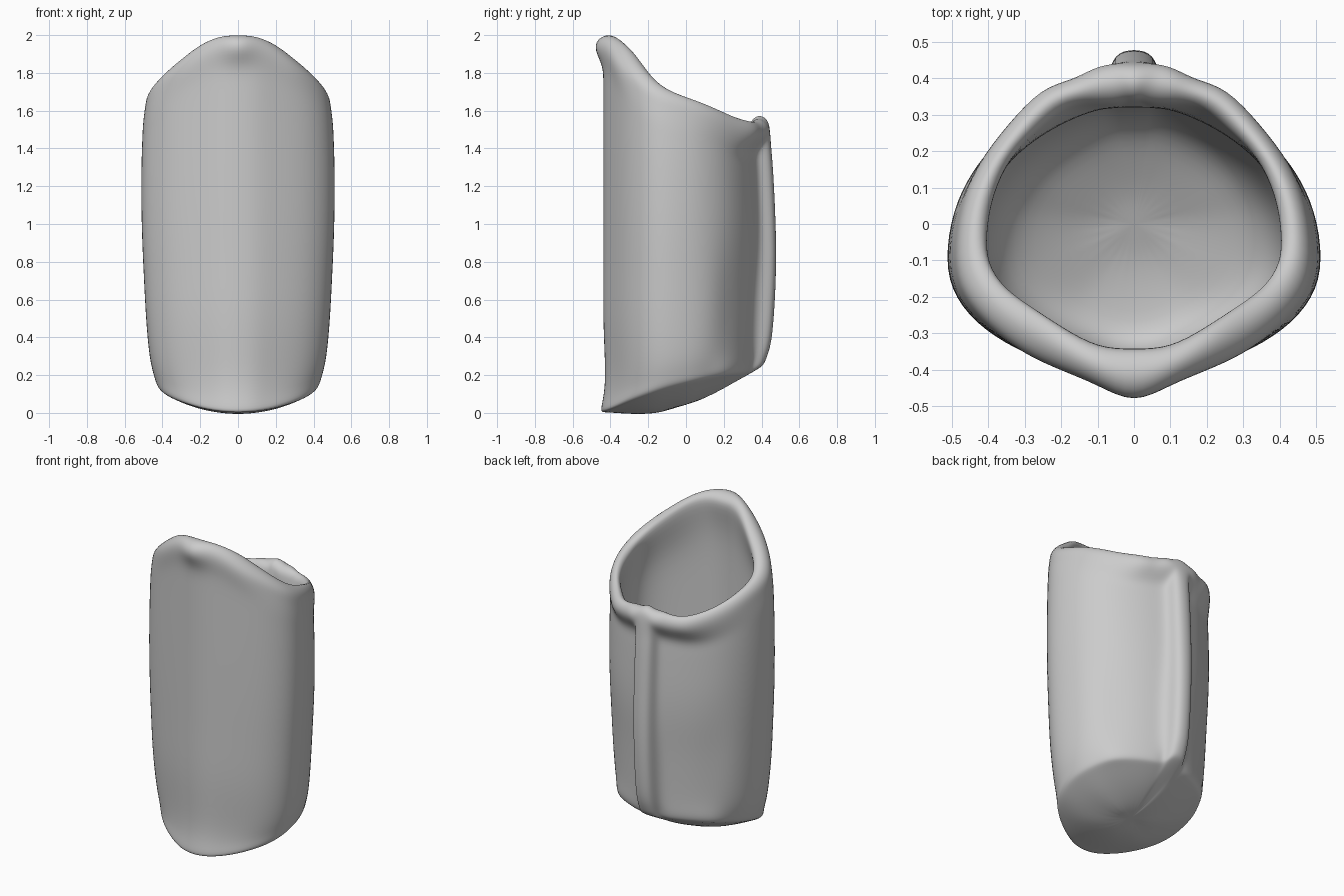
import bpy, bmesh, math

if "Cube" in bpy.data.objects:
    bpy.data.objects.remove(bpy.data.objects["Cube"])

# Half outlines from front centre round to back centre (mirrored in x)
BODY = [(0, -.44), (.1, -.432), (.2, -.395), (.3, -.355), (.41, -.295), (.495, -.205),
        (.52, -.1), (.498, .04), (.445, .15), (.375, .235), (.28, .305), (.18, .355),
        (.11, .38), (.07, .405), (.058, .47), (0, .485)]
RIM_OUT = [(0, -.505), (.1, -.445), (.2, -.405), (.3, -.362), (.4, -.285), (.475, -.2),
           (.5, -.1), (.48, .05), (.43, .17), (.345, .28), (.255, .38), (.17, .4),
           (.11, .435), (.07, .445), (.04, .445), (0, .445)]
RIM_IN = [(0, -.335), (.1, -.335), (.2, -.275), (.28, -.22), (.355, -.17), (.4, -.1),
          (.4, -.02), (.385, .08), (.335, .19), (.265, .25), (.2, .31), (.14, .325),
          (.1, .325), (.05, .325), (.02, .335), (0, .335)]
RIM_Z = [2.01, 2.005, 1.96, 1.89, 1.815, 1.745, 1.7, 1.66, 1.61, 1.57, 1.55, 1.55,
         1.565, 1.565, 1.575, 1.585]


def interp(table, v):
    if v <= table[0][0]:
        return table[0][1]
    for (a, p), (b, q) in zip(table, table[1:]):
        if v <= b:
            return p + (q - p) * (v - a) / (b - a)
    return table[-1][1]


SIDE = [(.13, .83), (.3, .925), (.5, .952), (.8, .98), (1, 1), (1.3, 1), (1.7, .97)]
BACK = [(.2, .83), (.26, .86), (.35, .94), (.5, .97), (.8, 1), (1, .99), (1.3, .96), (1.5, .92)]
FRONT = [(.02, 1.04), (.1, .98), (.2, .965), (.3, 1.02), (.5, 1)]
BASE = [(-.45, .005), (-.2, -.015), (0, .03), (.2, .125), (.3, .19), (.4, .24), (.47, .27)]
# Back panels sink between the seam and the bottom border
PANEL = [(0, 1.05), (.035, 1.05), (.1, .98), (.25, .955), (.4, .96), (.55, .985), (.7, 1)]


def base_z(x, y):
    return interp(BASE, y) + .7 * x * x


def fit(x, y, z):
    return (x * interp(SIDE, z), y * interp(BACK if y > 0 else FRONT, z), z)


def outer(t):
    ring = []
    for i, (x, y) in enumerate(BODY):
        k = interp(PANEL, t) if 8 < i < 13 else 1
        low = base_z(x * .84, y * .9)
        z = low + (RIM_Z[i] - .17 - low) * t
        ring.append(fit(x * k, y * k, z))
    return ring


def underside(s):
    ring = []
    for x, y, z in outer(0):
        x, y = x * s, -.04 + (y + .04) * s
        ring.append((x, y, base_z(x, y)))
    return ring


def inner(t, s=1):
    ring = []
    for i, (x, y) in enumerate(BODY):
        taper = .86 - .22 * max(0, min(y, .3)) * (1 - t)
        x, y = x * taper * s, min(y * .86, .33) * s
        low = base_z(x, y) + .09
        ring.append(fit(x, y, low + (RIM_Z[i] - .2 - low) * t))
    return ring


def rim(w, drop):
    return [(a[0] * w + b[0] * (1 - w), a[1] * w + b[1] * (1 - w), z - drop)
            for a, b, z in zip(RIM_OUT, RIM_IN, RIM_Z)]


# Rings: underside, outer wall, rolled lip, inner wall, inner floor
rings = [underside(s) for s in (.3, .65, .93)]
rings += [outer(t) for t in (0, .035, .1, .25, .4, .55, .7, .85, .94, 1)]
rings += [rim(1, .09), rim(.92, .03), rim(.5, 0), rim(.08, .03), rim(0, .08)]
rings += [inner(t) for t in (.97, .8, .55, .3, .1)]
rings += [inner(0, s) for s in (.93, .65, .3)]

bm = bmesh.new()
loops = []
for half in rings:
    full = half + [(-x, y, z) for x, y, z in half[-2:0:-1]]
    loops.append([bm.verts.new(p) for p in full])
n = len(loops[0])
for a, b in zip(loops, loops[1:]):
    for i in range(n):
        j = (i + 1) % n
        bm.faces.new((a[i], a[j], b[j], b[i]))
for loop in (loops[0], loops[-1]):
    pts = [v.co for v in loop]
    c = bm.verts.new(sum(pts[1:], pts[0].copy()) / n)
    for i in range(n):
        bm.faces.new((loop[i], loop[(i + 1) % n], c))

bmesh.ops.recalc_face_normals(bm, faces=bm.faces)
for f in bm.faces:
    f.smooth = True
mesh = bpy.data.meshes.new("open_pouch")
bm.to_mesh(mesh)
bm.free()
pouch = bpy.data.objects.new("open_pouch", mesh)
bpy.context.collection.objects.link(pouch)
sub = pouch.modifiers.new("smooth", 'SUBSURF')
sub.levels = sub.render_levels = 2
